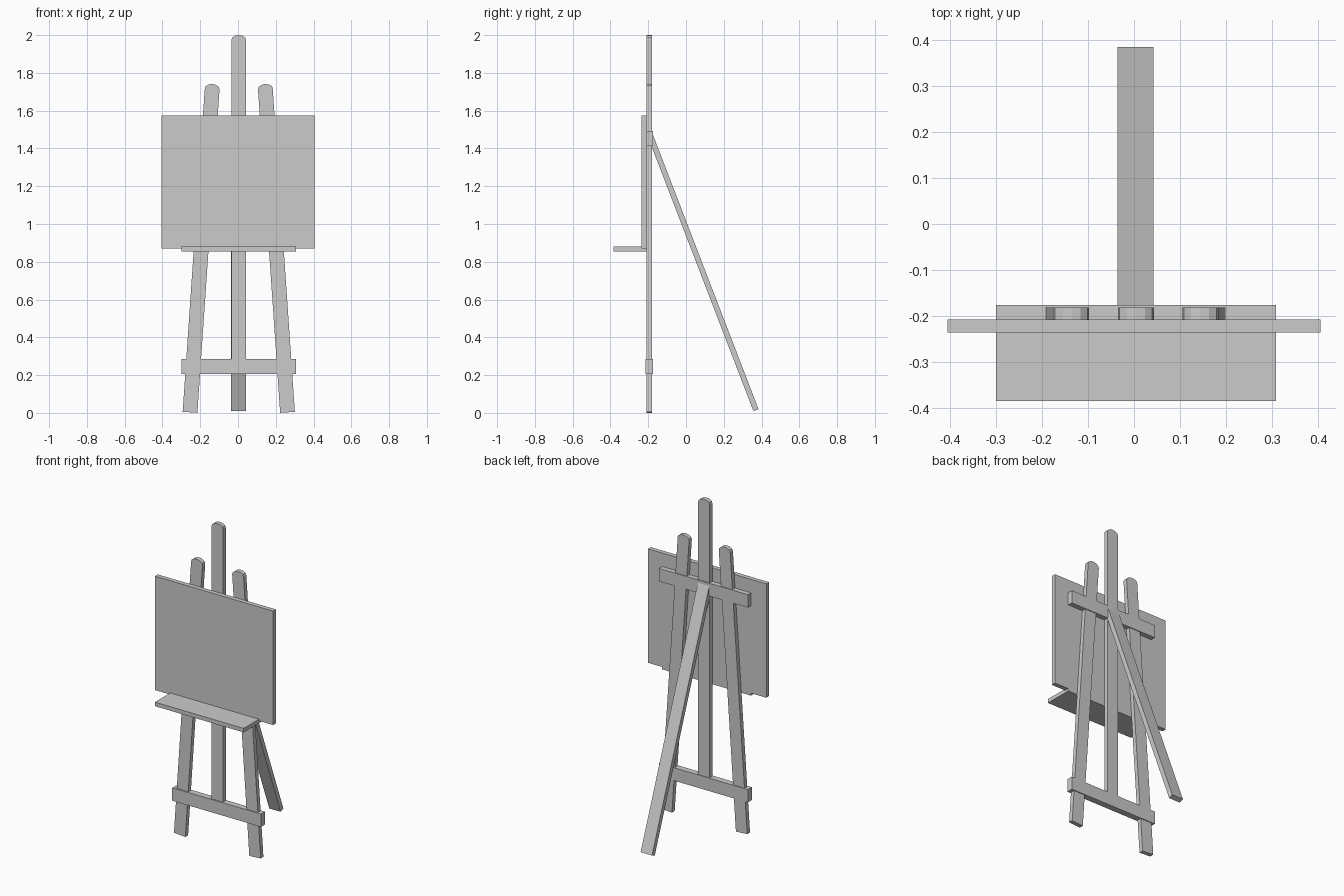
import bpy
from mathutils import Matrix, Vector

if "Cube" in bpy.data.objects:
    bpy.data.objects.remove(bpy.data.objects["Cube"])

CX = 0.004      # the frame sits a hair off the canvas centre
WIDTH = 0.078   # width of every upright
THICK = 0.027


def make_mesh(name, verts, faces):
    mesh = bpy.data.meshes.new(name)
    mesh.from_pydata(verts, [], faces)
    mesh.update()
    obj = bpy.data.objects.new(name, mesh)
    bpy.context.collection.objects.link(obj)
    return obj


def box(name, lo, hi):
    bpy.ops.mesh.primitive_cube_add(size=1)
    obj = bpy.context.object
    obj.name = name
    lo, hi = Vector(lo), Vector(hi)
    obj.data.transform(Matrix.Translation((lo + hi) / 2) @ Matrix.Diagonal((*(hi - lo), 1)))
    return obj


def slat(name, bottom, top, thick=THICK):
    """Flat board from bottom to top (centre line), square foot and rounded tip."""
    bottom, top = Vector(bottom), Vector(top)
    axis = top - bottom
    length = axis.length
    axis.normalize()
    # board lies flat towards -y, or leans about the x axis
    side = Vector((1, 0, 0))
    side = (side - axis * side.dot(axis)).normalized()
    depth = axis.cross(side)
    w = WIDTH / 2
    right = [(w, 0), (w, length - 0.025), (w * 0.9, length - 0.014), (w * 0.5, length - 0.003)]
    outline = right + [(0, length)] + [(-u, v) for u, v in reversed(right)]
    n = len(outline)
    verts = [bottom + side * u + axis * v + depth * d
             for d in (-thick / 2, thick / 2) for u, v in outline]
    faces = [tuple(range(n))[::-1], tuple(range(n, 2 * n))]
    faces += [(i, (i + 1) % n, n + (i + 1) % n, n + i) for i in range(n)]
    # depth axis points backwards, so flip to keep normals outward
    obj = make_mesh(name, verts, faces)
    import bmesh
    bm = bmesh.new()
    bm.from_mesh(obj.data)
    bmesh.ops.recalc_face_normals(bm, faces=bm.faces)
    bm.to_mesh(obj.data)
    bm.free()
    return obj


Y = -0.1945  # centre plane of the front frame

# uprights: centre mast ends inside the lower crossbar
slat("center_mast", (CX, Y, 0.23), (CX, Y, 2.0))
for label, s in (("left", -1), ("right", 1)):
    slat(label + "_front_leg", (CX + s * 0.258, Y, 0.003), (CX + s * 0.139, Y, 1.741))

# leaning back leg
slat("rear_leg", (0.003, 0.3705, 0.0145), (0.003, -0.1965, 1.488), 0.029)

# crossbars
for name, z in (("lower_crossbar", 0.205), ("upper_crossbar", 1.412)):
    box(name, (CX - 0.304, -0.215, z), (CX + 0.304, -0.176, z + 0.08))

# shelf and canvas
box("shelf", (CX - 0.304, -0.384, 0.855), (CX + 0.304, -0.207, 0.88))
box("canvas", (-0.405, -0.235, 0.87), (0.405, -0.207, 1.575))
